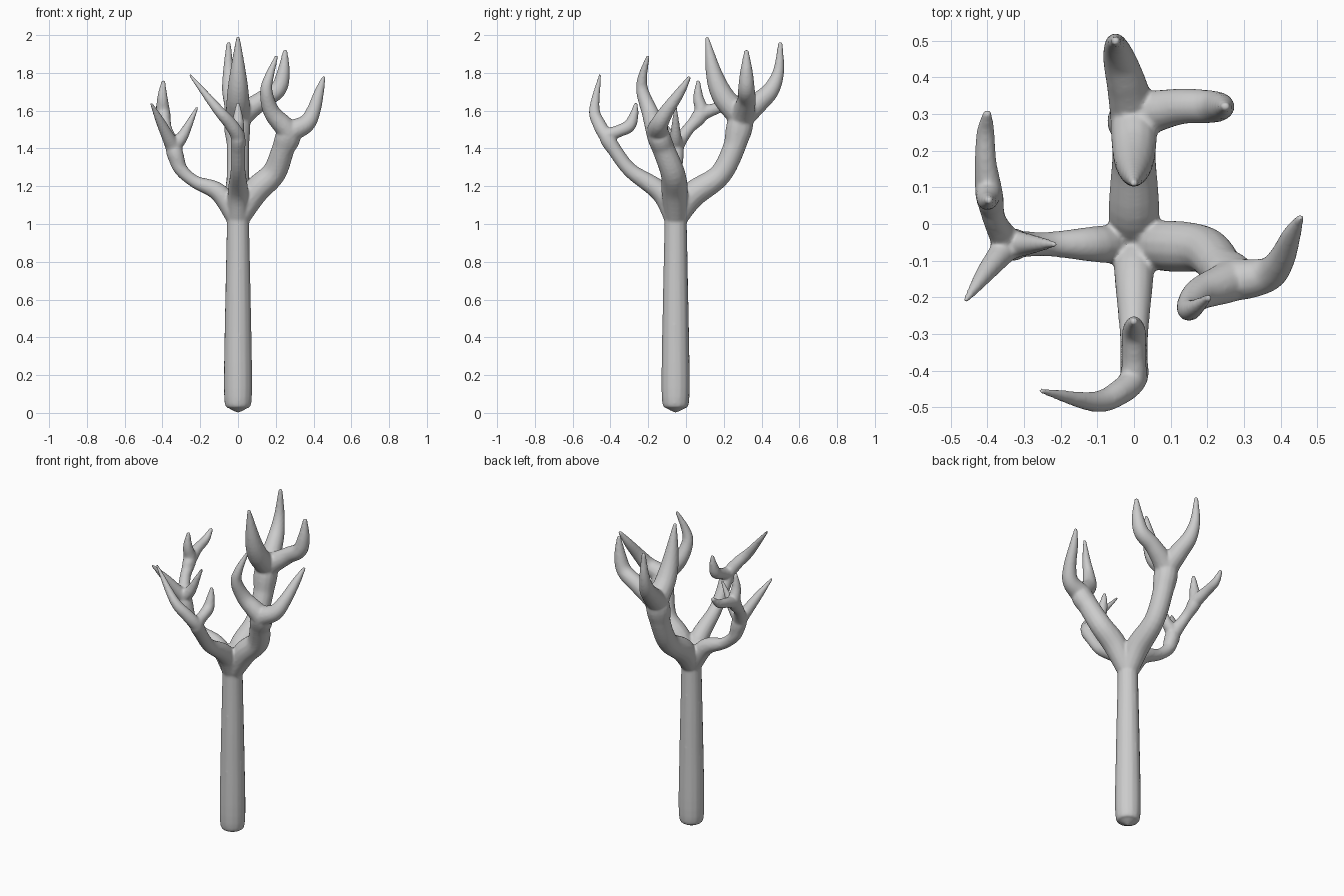
import bpy
import bmesh
import math
from mathutils import Vector

default_cube = bpy.data.objects.get("Cube")
if default_cube:
    bpy.data.objects.remove(default_cube, do_unlink=True)

SIDES = 14
STEPS = 6
TRUNK_Y = -0.055


def make_material(name, colour):
    material = bpy.data.materials.new(name)
    material.use_nodes = True
    material.diffuse_color = colour
    material.node_tree.nodes["Principled BSDF"].inputs["Base Color"].default_value = colour
    return material


def spline_samples(points):
    """Resample a path of (x, y, z, radius) points as a smooth Catmull-Rom curve."""
    points = [Vector(p) for p in points]
    padded = [points[0] * 2 - points[1]] + points + [points[-1] * 2 - points[-2]]
    samples = []
    for before, start, end, after in zip(padded, padded[1:], padded[2:], padded[3:]):
        for step in range(STEPS):
            t = step / STEPS
            linear = (end - before) * t
            square = (before * 2 - start * 5 + end * 4 - after) * t ** 2
            cubic = (start * 3 - before - end * 3 + after) * t ** 3
            samples.append(start + (linear + square + cubic) / 2)
    samples.append(points[-1])
    return [(s.xyz, max(s.w, 0.008)) for s in samples]


def add_limb(bm, points):
    """Sweep a round, tapering, closed tube along a path."""
    samples = spline_samples(points)
    centres = [centre for centre, radius in samples]
    last = len(samples) - 1
    tangent = (centres[1] - centres[0]).normalized()
    side = tangent.orthogonal().normalized()
    rings = []
    for i, (centre, radius) in enumerate(samples):
        new_tangent = (centres[min(i + 1, last)] - centres[max(i - 1, 0)]).normalized()
        side = tangent.rotation_difference(new_tangent) @ side
        tangent = new_tangent
        other = tangent.cross(side)
        ring = []
        for k in range(SIDES):
            angle = math.tau * k / SIDES
            offset = side * math.cos(angle) + other * math.sin(angle)
            ring.append(bm.verts.new(centre + offset * radius))
        rings.append(ring)
    faces = []
    for low, high in zip(rings, rings[1:]):
        for k in range(SIDES):
            n = (k + 1) % SIDES
            faces.append(bm.faces.new((low[k], low[n], high[n], high[k])))
    # Domed ends
    for index, neighbour in ((0, 1), (last, last - 1)):
        outward = (centres[index] - centres[neighbour]).normalized()
        pole = bm.verts.new(centres[index] + outward * samples[index][1] / 2)
        ring = rings[index]
        for k in range(SIDES):
            faces.append(bm.faces.new((ring[k], ring[(k + 1) % SIDES], pole)))
    bmesh.ops.recalc_face_normals(bm, faces=faces)


def add_branch(bm, stem, *twigs):
    """Grow a stem from the trunk, with twigs that leave its end smoothly."""
    root = (0, TRUNK_Y, 1.02, 0.055)
    add_limb(bm, [root] + stem)
    for twig in twigs:
        add_limb(bm, stem[-2:] + twig)


bm = bmesh.new()

# Trunk
trunk_profile = [(0.02, 0.042), (0.08, 0.074), (0.5, 0.07), (1, 0.06), (1.13, 0.065)]
add_limb(bm, [(0, TRUNK_Y, z, radius) for z, radius in trunk_profile])

# Back branch with inner, outer and side twigs
add_branch(
    bm,
    [(0, 0.03, 1.15, 0.07), (0, 0.18, 1.26, 0.06),
     (0, 0.26, 1.42, 0.06), (0, 0.29, 1.55, 0.065)],
    [(0, 0.2, 1.67, 0.06), (0, 0.15, 1.79, 0.045), (0, 0.11, 1.99, 0.01)],
    [(-0.02, 0.38, 1.64, 0.055), (-0.04, 0.45, 1.71, 0.045),
     (-0.05, 0.49, 1.81, 0.03), (-0.05, 0.5, 1.96, 0.012)],
    [(0.12, 0.32, 1.65, 0.05), (0.21, 0.32, 1.71, 0.045),
     (0.24, 0.32, 1.8, 0.035), (0.25, 0.32, 1.92, 0.012)],
)

# Left branch with an outward and an upward twig
add_branch(
    bm,
    [(0.09, -0.06, 1.17, 0.07), (0.19, -0.07, 1.27, 0.065),
     (0.24, -0.12, 1.4, 0.06), (0.27, -0.15, 1.48, 0.06)],
    [(0.36, -0.14, 1.53, 0.048), (0.4, -0.1, 1.6, 0.038),
     (0.43, -0.03, 1.7, 0.026), (0.455, 0.02, 1.78, 0.01)],
    [(0.18, -0.19, 1.59, 0.045), (0.15, -0.23, 1.7, 0.034),
     (0.165, -0.23, 1.78, 0.025), (0.205, -0.2, 1.89, 0.01)],
)

# Front branch with a sideways and an inner twig
add_branch(
    bm,
    [(0, -0.13, 1.165, 0.055), (0, -0.29, 1.28, 0.04),
     (0, -0.37, 1.38, 0.038), (0, -0.42, 1.46, 0.038)],
    [(-0.04, -0.46, 1.53, 0.035), (-0.11, -0.485, 1.61, 0.028),
     (-0.255, -0.455, 1.79, 0.008)],
    [(0, -0.36, 1.49, 0.033), (0, -0.3, 1.52, 0.034),
     (0, -0.275, 1.58, 0.024), (0, -0.265, 1.64, 0.01)],
)

# Right branch with inner, front and back twigs
right_fork = (-0.395, 0.08, 1.58, 0.038)
add_branch(
    bm,
    [(-0.1, TRUNK_Y, 1.165, 0.05), (-0.23, TRUNK_Y, 1.225, 0.034),
     (-0.31, TRUNK_Y, 1.3, 0.037), (-0.34, TRUNK_Y, 1.4, 0.042)],
    [(-0.29, TRUNK_Y, 1.47, 0.03), (-0.215, TRUNK_Y, 1.62, 0.008)],
    [(-0.37, -0.09, 1.46, 0.034), (-0.41, -0.14, 1.54, 0.025),
     (-0.46, -0.21, 1.64, 0.008)],
    [(-0.38, 0.01, 1.5, 0.032), right_fork,
     (-0.4, 0.065, 1.67, 0.028), (-0.395, 0.065, 1.76, 0.01)],
)

# Forked tip of the back twig on the right branch
add_limb(bm, [(-0.39, 0.04, 1.54, 0.03), right_fork, (-0.405, 0.17, 1.615, 0.03),
              (-0.405, 0.25, 1.64, 0.025), (-0.4, 0.305, 1.69, 0.012)])

mesh = bpy.data.meshes.new("bare_tree")
bm.to_mesh(mesh)
bm.free()
mesh.materials.append(make_material("pale grey bark", (0.6, 0.6, 0.6, 1)))
tree = bpy.data.objects.new("bare_tree", mesh)
bpy.context.collection.objects.link(tree)

# Fuse the limbs into one skin and soften the forks
fuse = tree.modifiers.new("fuse_limbs", "REMESH")
fuse.mode = "VOXEL"
fuse.voxel_size = 0.007
fuse.use_smooth_shade = True
soften = tree.modifiers.new("soften_forks", "SMOOTH")
soften.factor = 0.5
soften.iterations = 8
